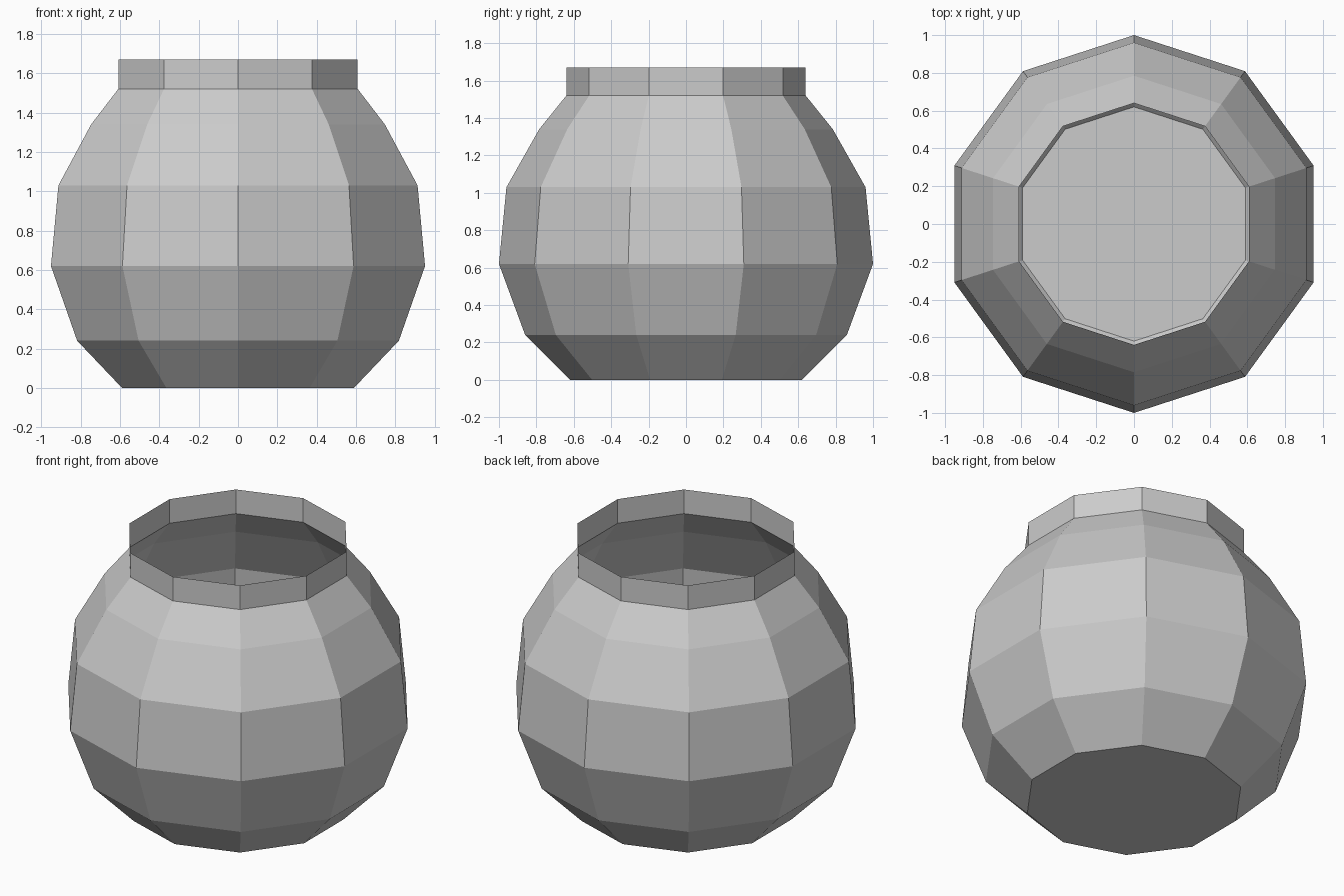
import bpy, bmesh, math

if "Cube" in bpy.data.objects:
    bpy.data.objects.remove(bpy.data.objects["Cube"])

SIDES = 10
# (radius, height) from the base up to the open rim
PROFILE = [(0.62, 0.0), (0.86, 0.24), (1.0, 0.62), (0.96, 1.03),
           (0.785, 1.34), (0.64, 1.52), (0.64, 1.67)]


def ring(bm, radius, z):
    # ten-sided ring with a corner facing straight front and back
    return [bm.verts.new((radius * math.sin(2 * math.pi * i / SIDES),
                          -radius * math.cos(2 * math.pi * i / SIDES), z))
            for i in range(SIDES)]


# single-walled round pot with a short collar and an open top
bm = bmesh.new()
rings = [ring(bm, r, z) for r, z in PROFILE]
for low, high in zip(rings, rings[1:]):
    for i in range(SIDES):
        j = (i + 1) % SIDES
        bm.faces.new((low[i], low[j], high[j], high[i]))

# flat base
bm.faces.new(list(reversed(rings[0])))

mesh = bpy.data.meshes.new("pot")
bm.to_mesh(mesh)
bm.free()
pot = bpy.data.objects.new("pot", mesh)
bpy.context.collection.objects.link(pot)
